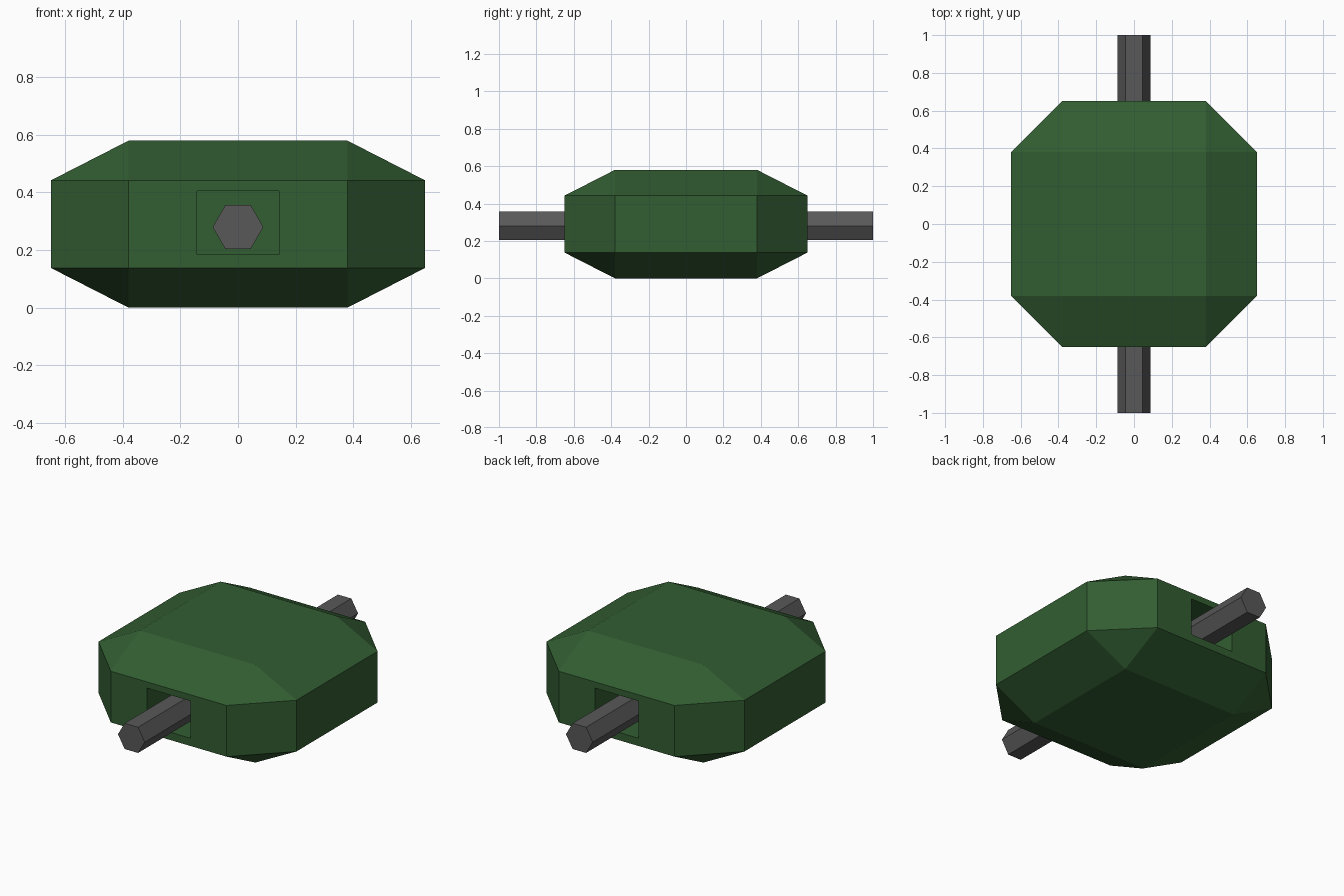
import bpy, bmesh, math
from itertools import product
from mathutils import Matrix

cube = bpy.data.objects.get("Cube")
if cube:
    bpy.data.objects.remove(cube, do_unlink=True)


def material(name, rgb):
    m = bpy.data.materials.new(name)
    m.use_nodes = True
    color = (*rgb, 1)
    m.diffuse_color = color
    bsdf = next(n for n in m.node_tree.nodes if n.type == "BSDF_PRINCIPLED")
    bsdf.inputs["Base Color"].default_value = color
    return m


def add_object(name, bm, mat):
    bmesh.ops.recalc_face_normals(bm, faces=bm.faces)
    mesh = bpy.data.meshes.new(name)
    bm.to_mesh(mesh)
    bm.free()
    mesh.materials.append(mat)
    ob = bpy.data.objects.new(name, mesh)
    bpy.context.collection.objects.link(ob)
    return ob


green = material("dark green", (0.032, 0.11, 0.032))
grey = material("dark grey", (0.098, 0.098, 0.098))

# Chamfered body
OUTER, INNER = 0.65, 0.38
MID, HALF_WALL, HALF_HEIGHT = 0.29, 0.152, 0.29
bm = bmesh.new()
for sx, sy, sz in product((-1, 1), repeat=3):
    for x, y, z in ((OUTER, INNER, HALF_WALL), (INNER, OUTER, HALF_WALL),
                    (INNER, INNER, HALF_HEIGHT)):
        bm.verts.new((sx * x, sy * y, MID + sz * z))
bmesh.ops.convex_hull(bm, input=bm.verts)
bmesh.ops.dissolve_limit(bm, angle_limit=0.01, verts=bm.verts, edges=bm.edges)
bm.normal_update()

# Rectangular shaft pockets in the front and back walls
POCKET_DEPTH = 0.45
for face in [f for f in bm.faces if abs(f.normal.y) > 0.99]:
    side = 1 if face.calc_center_median().y > 0 else -1
    bmesh.ops.inset_individual(bm, faces=[face], thickness=0.02)
    for v in face.verts:
        v.co.x = math.copysign(0.142, v.co.x)
        v.co.z = 0.405 if v.co.z > MID else 0.184
    floor = bmesh.ops.extrude_discrete_faces(bm, faces=[face])["faces"][0]
    for v in floor.verts:
        v.co.y -= side * POCKET_DEPTH
add_object("body", bm, green)

# Hexagonal shaft running front to back
bm = bmesh.new()
bmesh.ops.create_cone(bm, cap_ends=True, segments=6, radius1=0.088,
                      radius2=0.088, depth=2)
bmesh.ops.rotate(bm, verts=bm.verts, matrix=Matrix.Rotation(math.pi / 2, 3, "Z"))
if max(v.co.x for v in bm.verts) < 0.085:
    bmesh.ops.rotate(bm, verts=bm.verts, matrix=Matrix.Rotation(math.pi / 6, 3, "Z"))
bmesh.ops.rotate(bm, verts=bm.verts, matrix=Matrix.Rotation(math.pi / 2, 3, "X"))
bmesh.ops.translate(bm, verts=bm.verts, vec=(0, 0, 0.28))
add_object("hex_shaft", bm, grey)
